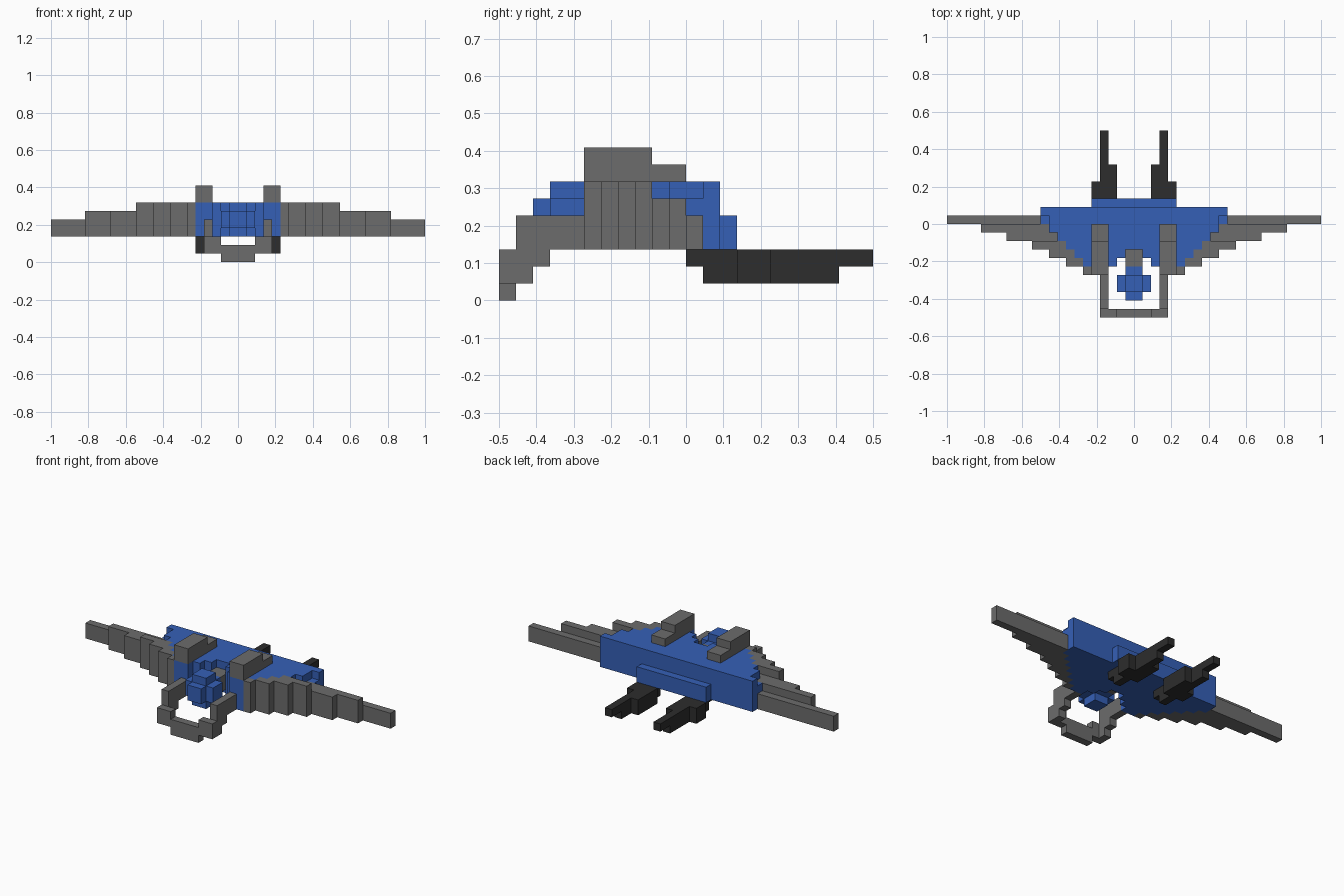
import bpy, bmesh
from mathutils import Matrix, Vector

if "Cube" in bpy.data.objects:
    bpy.data.objects.remove(bpy.data.objects["Cube"], do_unlink=True)

U = 1 / 22  # size of one block


def material(name, rgb):
    m = bpy.data.materials.new(name)
    m.use_nodes = True
    m.diffuse_color = (*rgb, 1)
    m.node_tree.nodes["Principled BSDF"].inputs["Base Color"].default_value = (*rgb, 1)
    return m


grey = material("grey", (0.15, 0.15, 0.15))
blue = material("blue", (0.036, 0.117, 0.47))
dark = material("charcoal", (0.026, 0.026, 0.026))


def add_box(bm, x0, x1, y0, y1, z0, z1):
    size = Vector((x1 - x0, y1 - y0, z1 - z0))
    centre = Vector((x0 + x1, y0 + y1, z0 + z1)) / 2
    bmesh.ops.create_cube(bm, size=1, matrix=Matrix.Translation(centre * U)
                          @ Matrix.Diagonal((*(size * U), 1)))


def finish(name, bm, mat):
    bmesh.ops.recalc_face_normals(bm, faces=bm.faces)
    mesh = bpy.data.meshes.new(name)
    bm.to_mesh(mesh)
    bm.free()
    mesh.materials.append(mat)
    ob = bpy.data.objects.new(name, mesh)
    bpy.context.collection.objects.link(ob)
    return ob


def boxes(name, mat, parts):
    bm = bmesh.new()
    for p in parts:
        add_box(bm, *p)
    return finish(name, bm, mat)


def pair(name, mat, parts):
    """Build the same boxes on the left and mirrored on the right."""
    boxes("left_" + name, mat, parts)
    boxes("right_" + name, mat, [(-p[1], -p[0], *p[2:]) for p in parts])


# Body: stepped outline with a notch at the front, extruded upwards
half = [(11, 2), (11, 1), (10, 1), (10, -1)]
for i in range(1, 6):
    half += [(10 - i, -i), (10 - i, -i - 1)]
half += [(3, -6), (3, -5), (2, -5), (2, -4), (1, -4), (1, -3)]
outline = half + [(-x, y) for x, y in reversed(half)]
bm = bmesh.new()
base = bm.faces.new([bm.verts.new((x * U, y * U, 3 * U)) for x, y in outline])
top = bmesh.ops.extrude_face_region(bm, geom=[base], use_keep_orig=True)["geom"]
bmesh.ops.translate(bm, vec=(0, 0, 4 * U),
                    verts=[g for g in top if isinstance(g, bmesh.types.BMVert)])
finish("body", bm, blue)
pair("body_corner", blue, [(10, 11, 0, 1, 3, 6)])
boxes("rear_plate", blue, [(-5, 5, 2, 3, 3, 5)])

# Wings: staggered bars, longest at the back
tips = [22, 18, 15, 12, 10, 8, 6]
tops = [5, 6, 6, 7, 7, 7, 7]
pair("wing", grey, [(11 - i, tips[i], -i, 1 - i, 3, tops[i]) for i in range(7)])

# Raised stepped blocks on top of the body
pair("top_block", grey, [(3, 5, -6, -2, 7, 9), (3, 5, -2, 0, 7, 8)])

# Rounded cockpit made of three crossing blocks, and its connecting rod
boxes("cockpit", blue, [(-1, 1, -9, -5, 4, 6), (-2, 2, -8, -6, 4, 6), (-1, 1, -8, -6, 3, 7)])
boxes("cockpit_rod", grey, [(-1, 1, -5, -3, 4, 6)])

# Front frame: two arms stepping down to a low cross bar
pair("frame_arm", grey, [(3, 4, -10, -6, 3, 5), (3, 4, -10, -8, 2, 3),
                         (3, 4, -10, -9, 1, 2), (2, 4, -11, -10, 1, 3)])
boxes("frame_bar", grey, [(-2, 2, -11, -10, 0, 2)])

# Rear prongs below the body
pair("rear_prong", dark, [(3, 4, 0, 11, 2, 3), (3, 4, 1, 9, 1, 2),
                          (2, 3, 3, 7, 1, 3), (4, 5, 3, 5, 1, 3)])
